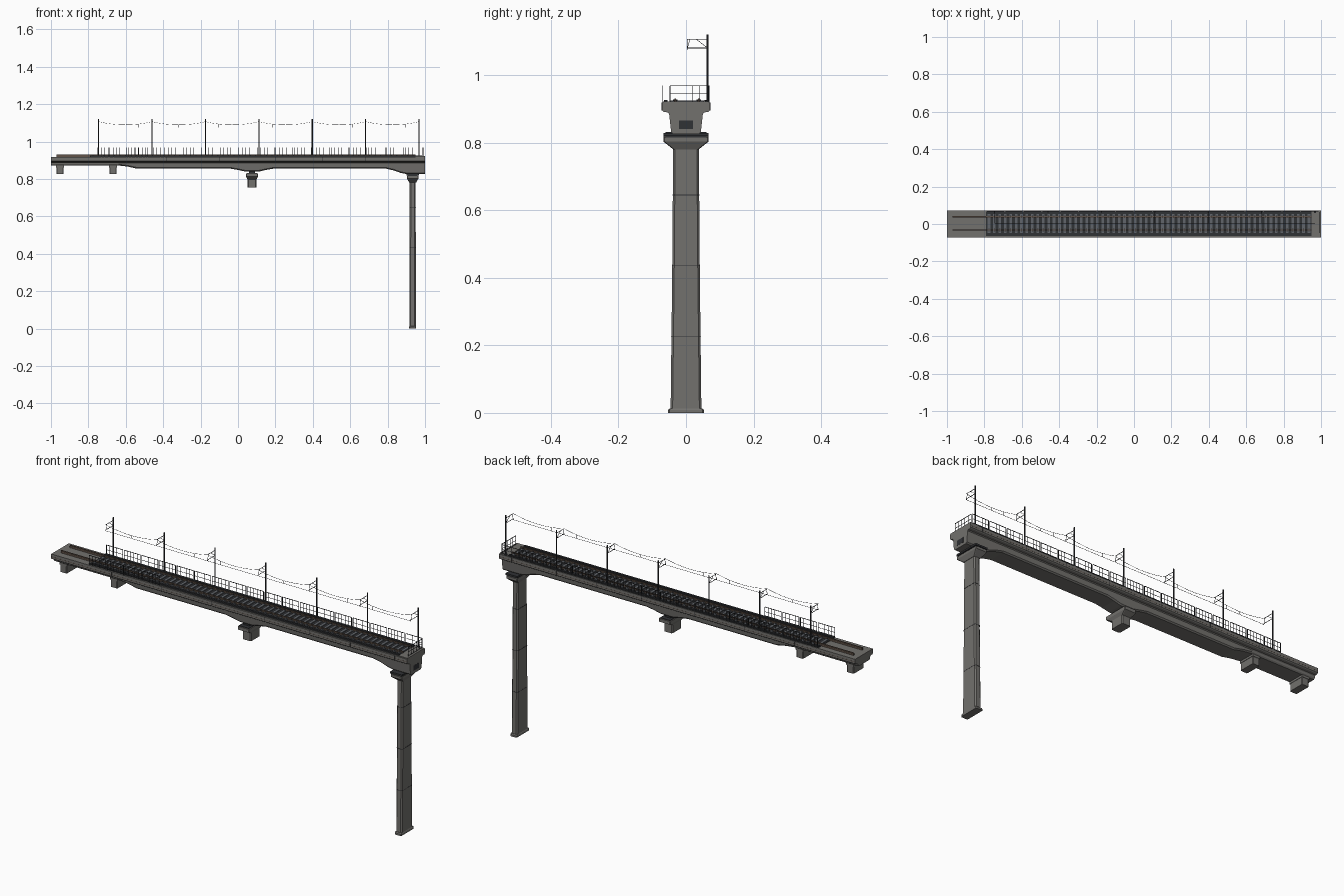
import bpy, bmesh, math
from mathutils import Vector

if "Cube" in bpy.data.objects:
    bpy.data.objects.remove(bpy.data.objects["Cube"])


def material(name, c):
    m = bpy.data.materials.new(name)
    m.diffuse_color = (*c, 1)
    m.use_nodes = True
    m.node_tree.nodes["Principled BSDF"].inputs["Base Color"].default_value = m.diffuse_color
    return m


CONCRETE = material("concrete", (0.17, 0.165, 0.155))
DARK = material("dark_metal", (0.03, 0.032, 0.036))
TIE = material("sleeper_grey", (0.12, 0.13, 0.145))
RUST = material("rusty_steel", (0.12, 0.085, 0.065))


class Part:
    """Collects simple solids into one named mesh object."""
    def __init__(self, name, mat):
        self.name, self.mat, self.bm = name, mat, bmesh.new()

    def loft(self, rings):
        vs = [[self.bm.verts.new(p) for p in r] for r in rings]
        n = len(vs[0])
        for a, b in zip(vs, vs[1:]):
            for i in range(n):
                self.bm.faces.new((a[i], a[(i + 1) % n], b[(i + 1) % n], b[i]))
        self.bm.faces.new(vs[0][::-1])
        self.bm.faces.new(vs[-1])

    def box(self, x0, x1, y0, y1, z0, z1):
        self.loft([[(x0, y0, z), (x1, y0, z), (x1, y1, z), (x0, y1, z)] for z in (z0, z1)])

    def beam(self, a, b, r, sides=4):
        a, b = Vector(a), Vector(b)
        q = (b - a).to_track_quat('Z', 'Y')
        ring = [q @ Vector((r * math.cos(t), r * math.sin(t), 0))
                for t in (math.tau * (i + 0.5) / sides for i in range(sides))]
        self.loft([[p + v for v in ring] for p in (a, b)])

    def chamfered(self, cx, levels, cut):
        """Vertical chamfered column; levels are (half x, half y, z)."""
        self.loft([[(cx + sx, sy, z) for sx, sy in (
            (hx, -hy + cut), (hx, hy - cut), (hx - cut, hy), (-hx + cut, hy),
            (-hx, hy - cut), (-hx, -hy + cut), (-hx + cut, -hy), (hx - cut, -hy))]
            for hx, hy, z in levels])

    def done(self):
        bmesh.ops.recalc_face_normals(self.bm, faces=self.bm.faces)
        me = bpy.data.meshes.new(self.name)
        self.bm.to_mesh(me)
        self.bm.free()
        me.materials.append(self.mat)
        ob = bpy.data.objects.new(self.name, me)
        bpy.context.collection.objects.link(ob)
        return ob


# Haunched box girder: one cross-section lofted along x with varying depth
TOP = 0.918
STATIONS = [(-1, .872), (-.64, .872), (-.59, .866), (-.54, .855), (-.04, .855), (0, .848),
            (.04, .839), (.11, .839), (.15, .848), (.19, .855), (.79, .855), (.83, .846),
            (.87, .832), (.9, .826), (1, .826)]


def section(x, bottom):
    slope = 0.05 - 0.1 * (0.885 - bottom)
    half = [(.071, TOP), (.071, .895), (.066, .891), (.054, .889), (.050, .885),
            (slope, bottom + .006), (slope - .006, bottom)]
    return [(x, y, z) for y, z in half] + [(x, -y, z) for y, z in half[::-1]]


p = Part("bridge_girder", CONCRETE)
p.loft([section(x, b) for x, b in STATIONS])
p.done()

# Edge strips and panel joints on both girder sides
p = Part("girder_edge_strips", RUST)
for s in (-1, 1):
    p.beam((-1, s * .0705, .904), (1, s * .0705, .904), .0014)
p.done()
p = Part("girder_joints", DARK)
for x in (-.66, -.38, -.1, .2, .45, .68, .93):
    for s in (-1, 1):
        p.box(x - .001, x + .001, s * .0715 - .0005, s * .0715 + .0005, .895, TOP)
p.box(.999, 1.001, -.021, .021, .84, .866)      # end vent
p.done()

# Raised end sill
p = Part("end_sill", CONCRETE)
p.box(.95, 1, -.068, .068, TOP, .922)
p.done()

# Tall pier with flared head and foot
PX = .934
p = Part("tall_pier", CONCRETE)
p.chamfered(PX, [(.017, .0455, .012), (.0165, .041, .4), (.016, .038, .782)], .006)
p.chamfered(PX, [(.019, .053, 0), (.019, .053, .009), (.017, .048, .013)], .004)
p.chamfered(PX, [(.018, .038, .78), (.031, .067, .803), (.031, .067, .815)], .003)
p.done()
p = Part("pier_joints", DARK)
for z in (.225, .435, .645):
    h = .0455 - .0075 * z / .782
    p.chamfered(PX, [(.0173, h + .0006, z - .001), (.0173, h + .0006, z + .001)], .006)
p.done()

# Bearing plates above pier heads
p = Part("bearing_plates", DARK)
for cx, z in ((PX, .815), (.075, .827)):
    p.box(cx - .027, cx + .027, -.060, .060, z, z + .004)
    for s in (-1, 1):
        p.box(cx - .016, cx + .016, s * .028 - .011, s * .028 + .011, z + .004, z + .014)
p.box(PX - .033, PX + .033, -.067, .067, .819, .828)
p.done()

# Middle pier stub and the two small left supports
p = Part("middle_pier_stub", CONCRETE)
p.chamfered(.075, [(.024, .038, .755), (.024, .038, .798)], .005)
p.chamfered(.075, [(.024, .038, .797), (.032, .066, .812), (.032, .066, .828)], .003)
p.done()
p = Part("left_supports", CONCRETE)
for cx in (-.952, -.668):
    p.chamfered(cx, [(.019, .042, .825), (.019, .042, .866)], .003)
    p.box(cx - .021, cx + .021, -.044, .044, .862, .876)
p.done()

# Track bed, cable troughs, sleepers and rails
X0, X1 = -.79, .95
p = Part("track_bed", DARK)
p.box(X0, X1, -.062, .068, TOP - .002, .9205)
for y in (-.060, .060):
    p.box(X0, X1, y - .005, y + .005, .919, .926)
p.done()
p = Part("sleepers", TIE)
N = 60
for i in range(N):
    x = X0 + (i + .5) * (X1 - X0) / N
    p.box(x - .007, x + .007, -.047, .053, .919, .9245)
p.done()
p = Part("rails", RUST)
for y in (-.032, .038):
    p.box(-.97, X1, y - .0035, y + .0035, TOP - .001, .9262)
    p.box(-.97, X1, y - .002, y + .002, .926, .931)
p.done()
p = Part("rail_fasteners", DARK)
for i in range(N):
    x = X0 + (i + .5) * (X1 - X0) / N
    for y in (-.032, .038):
        p.box(x - .003, x + .003, y - .007, y + .007, .924, .927)
p.done()


# Guard railings: panels with end posts, balusters and two horizontal bars
def railing(name, a, b, panels, bars):
    a, b = Vector(a), Vector(b)
    up = Vector((0, 0, .05))
    q = Part(name, DARK)
    for k in range(panels):
        s, e = a.lerp(b, (k + .04) / panels), a.lerp(b, (k + .96) / panels)
        for i in range(bars + 1):
            f = s.lerp(e, i / bars)
            q.beam(f, f + up, .0016 if i in (0, bars) else .0009)
        for h in (1, .52, .12):
            q.beam(s + up * h, e + up * h, .0016 if h == 1 else .0011)
    q.done()


railing("back_railing", (-.79, .068, TOP), (.99, .068, TOP), 18, 5)
railing("front_railing", (-.79, -.070, TOP), (-.39, -.070, TOP), 4, 5)
railing("end_railing", (.99, -.052, TOP), (.99, .068, TOP), 1, 5)

# Overhead line masts with cantilever arms
MASTS = [-.745 + i * .2855 for i in range(7)]
MY, WY = .064, .004
p = Part("overhead_masts", DARK)
for x in MASTS:
    p.beam((x, MY, TOP), (x, MY, 1.12), .0032, 6)
    p.box(x - .006, x + .006, MY - .006, MY + .006, TOP, .924)
    p.beam((x, MY, 1.106), (x, WY, 1.106), .0013)
    p.beam((x, MY, 1.08), (x, WY, 1.08), .0013)
    p.beam((x, MY, 1.08), (x, .03, 1.106), .001)
    p.beam((x, .012, 1.106), (x, WY, 1.08), .001)
    p.beam((x, WY, 1.081), (x, WY, 1.074), .0013)
p.done()

# Contact wire, sagging carrier wire and droppers
p = Part("overhead_wires", DARK)
p.beam((MASTS[0], WY, 1.075), (MASTS[-1], WY, 1.075), .0008)
for a, b in zip(MASTS, MASTS[1:]):
    pts = [Vector((a + (b - a) * t / 8, WY, 1.106 - .017 * (1 - (t / 4 - 1) ** 2))) for t in range(9)]
    for u, v in zip(pts, pts[1:]):
        p.beam(u, v, .0008)
    for t in (2, 4, 6):
        p.beam(pts[t], (pts[t].x, WY, 1.075), .0005)
p.done()
